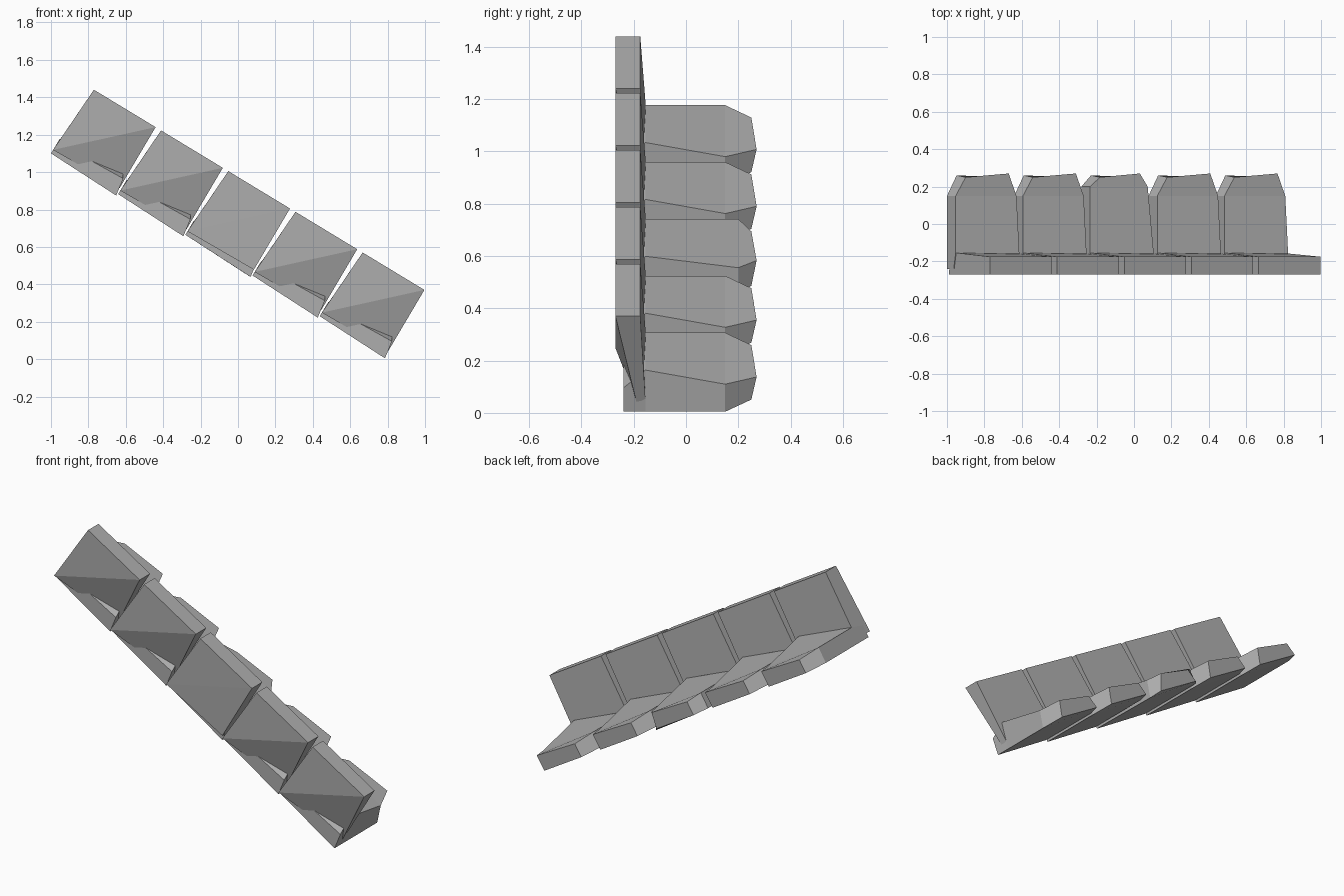
import bpy, bmesh, math
from mathutils import Vector

cube = bpy.data.objects.get("Cube")
if cube:
    bpy.data.objects.remove(cube, do_unlink=True)

# Single stone-grey material
grey = bpy.data.materials.new("stone_grey")
grey.use_nodes = True
COLOUR = (0.42, 0.42, 0.42, 1)
grey.diffuse_color = COLOUR
grey.node_tree.nodes["Principled BSDF"].inputs["Base Color"].default_value = COLOUR

# Slope frame: along runs down the row, up is square to it
ANGLE = math.radians(31.2)
ALONG = Vector((math.cos(ANGLE), 0, -math.sin(ANGLE)))
UP = Vector((math.sin(ANGLE), 0, math.cos(ANGLE)))
START = Vector((-1, 0, 1.1))
PITCH = 0.42
COUNT = 5


def loft(name, index, rings, split_front=False):
    """Closed solid through four-cornered rings of (along, up) at each y."""
    origin = START + ALONG * PITCH * index
    bm = bmesh.new()
    loops = [[bm.verts.new(origin + ALONG * a + UP * u + Vector((0, y, 0)))
              for a, y, u in ring] for ring in rings]
    front = bm.faces.new(loops[0])
    bm.faces.new(loops[-1][::-1])
    for r0, r1 in zip(loops, loops[1:]):
        for i in range(4):
            j = (i + 1) % 4
            bm.faces.new((r0[j], r0[i], r1[i], r1[j]))
    if split_front:  # fold the face from lower left to upper right
        bmesh.utils.face_split(front, loops[0][0], loops[0][2])
    bmesh.ops.recalc_face_normals(bm, faces=bm.faces)
    mesh = bpy.data.meshes.new(name)
    bm.to_mesh(mesh)
    bm.free()
    mesh.materials.append(grey)
    obj = bpy.data.objects.new(f"{name}_{index + 1}", mesh)
    bpy.context.collection.objects.link(obj)
    return obj


for i in range(COUNT):
    middle = i == 2  # the middle tile is less chipped

    # Upright plate: its lower right corner is worn back, except in the middle
    worn = -0.265 if middle else -0.19
    loft("upright_plate", i, [
        [(0.0, -0.27, 0.022), (0.41, worn, 0.03), (0.406, -0.27, 0.41), (0.02, -0.27, 0.41)],
        [(0.0, -0.15, 0.03), (0.40, -0.155, 0.03), (0.406, -0.175, 0.41), (0.02, -0.175, 0.41)],
    ], split_front=True)

    # Base slab running back, with cut rear corners
    bend = 0.20 if middle else 0.15
    trim = 0.02 if middle else 0.0
    loft("base_slab", i, [
        [(0, -0.24, 0), (0.415, -0.24, -0.012), (0.40, -0.24, 0.085), (0, -0.24, 0.07)],
        [(0, -0.155, 0), (0.415, -0.155, -0.012), (0.365, -0.155, 0.144), (0, -0.155, 0.09)],
        [(0, bend, 0), (0.415 - trim, bend, -0.012), (0.38 - trim, bend, 0.09), (0, bend, 0.09)],
        [(0.06, 0.26, 0), (0.345, 0.25, 0), (0.33 - trim, 0.27, 0.092), (0.07, 0.25, 0.077)],
    ])
